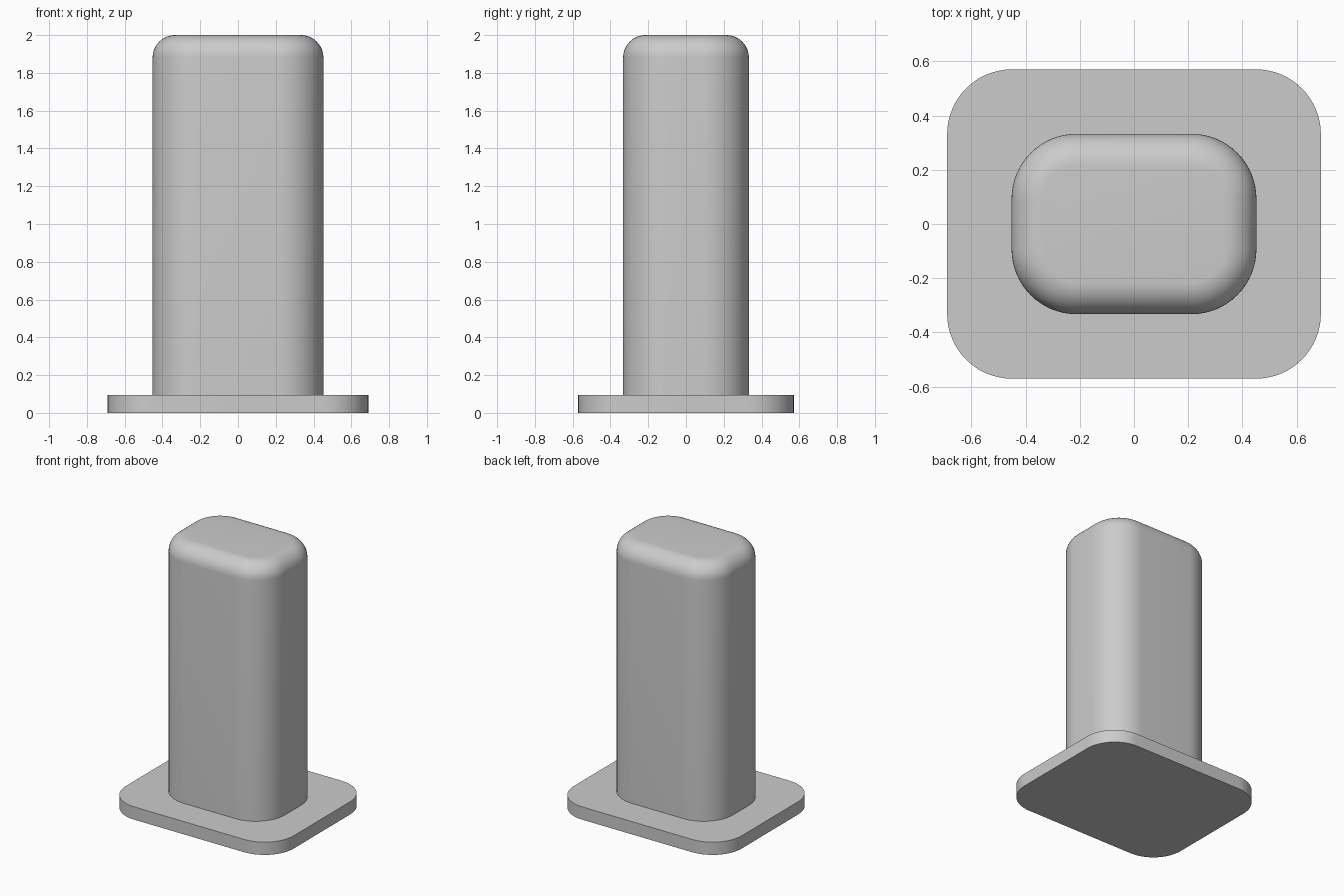
import bpy, bmesh
from math import sin, cos, pi

cube = bpy.data.objects.get("Cube")
if cube:
    bpy.data.objects.remove(cube, do_unlink=True)

grey = bpy.data.materials.new("plain grey")
grey.use_nodes = True
colour = (0.6, 0.6, 0.6, 1)
grey.diffuse_color = colour
grey.node_tree.nodes["Principled BSDF"].inputs["Base Color"].default_value = colour

CORNER_STEPS = 16


def rounded_outline(half_x, half_y, radius):
    """Counter-clockwise outline of a rectangle with round corners."""
    points = []
    for corner, (sx, sy) in enumerate([(1, 1), (-1, 1), (-1, -1), (1, -1)]):
        for i in range(CORNER_STEPS + 1):
            a = (corner + i / CORNER_STEPS) * pi / 2
            points.append((sx * (half_x - radius) + radius * cos(a),
                           sy * (half_y - radius) + radius * sin(a)))
    return points


def rounded_block(name, half_x, half_y, radius, bottom, top, fillet=0):
    """Rounded prism; the top rim can be rolled over by a fillet."""
    levels = [(0, bottom)]
    if fillet:
        for i in range(13):
            a = i / 12 * pi / 2
            levels.append((fillet * (1 - cos(a)), top - fillet * (1 - sin(a))))
    else:
        levels.append((0, top))
    bm = bmesh.new()
    rings = [[bm.verts.new((x, y, z)) for x, y in
              rounded_outline(half_x - inset, half_y - inset, radius - inset)]
             for inset, z in levels]
    for low, high in zip(rings, rings[1:]):
        for i in range(len(low)):
            j = (i + 1) % len(low)
            bm.faces.new((low[i], low[j], high[j], high[i]))
    bm.faces.new(rings[0][::-1])
    bm.faces.new(rings[-1])
    mesh = bpy.data.meshes.new(name)
    bm.to_mesh(mesh)
    bm.free()
    mesh.materials.append(grey)
    obj = bpy.data.objects.new(name, mesh)
    bpy.context.collection.objects.link(obj)
    bpy.ops.object.select_all(action="DESELECT")
    obj.select_set(True)
    bpy.context.view_layer.objects.active = obj
    bpy.ops.object.shade_smooth_by_angle(angle=pi / 6)
    return obj


# Flat foot plate and the tall block standing on it
rounded_block("base_plate", 0.69, 0.571, 0.24, 0, 0.095)
rounded_block("upright_block", 0.452, 0.333, 0.24, 0.095, 2, fillet=0.119)
